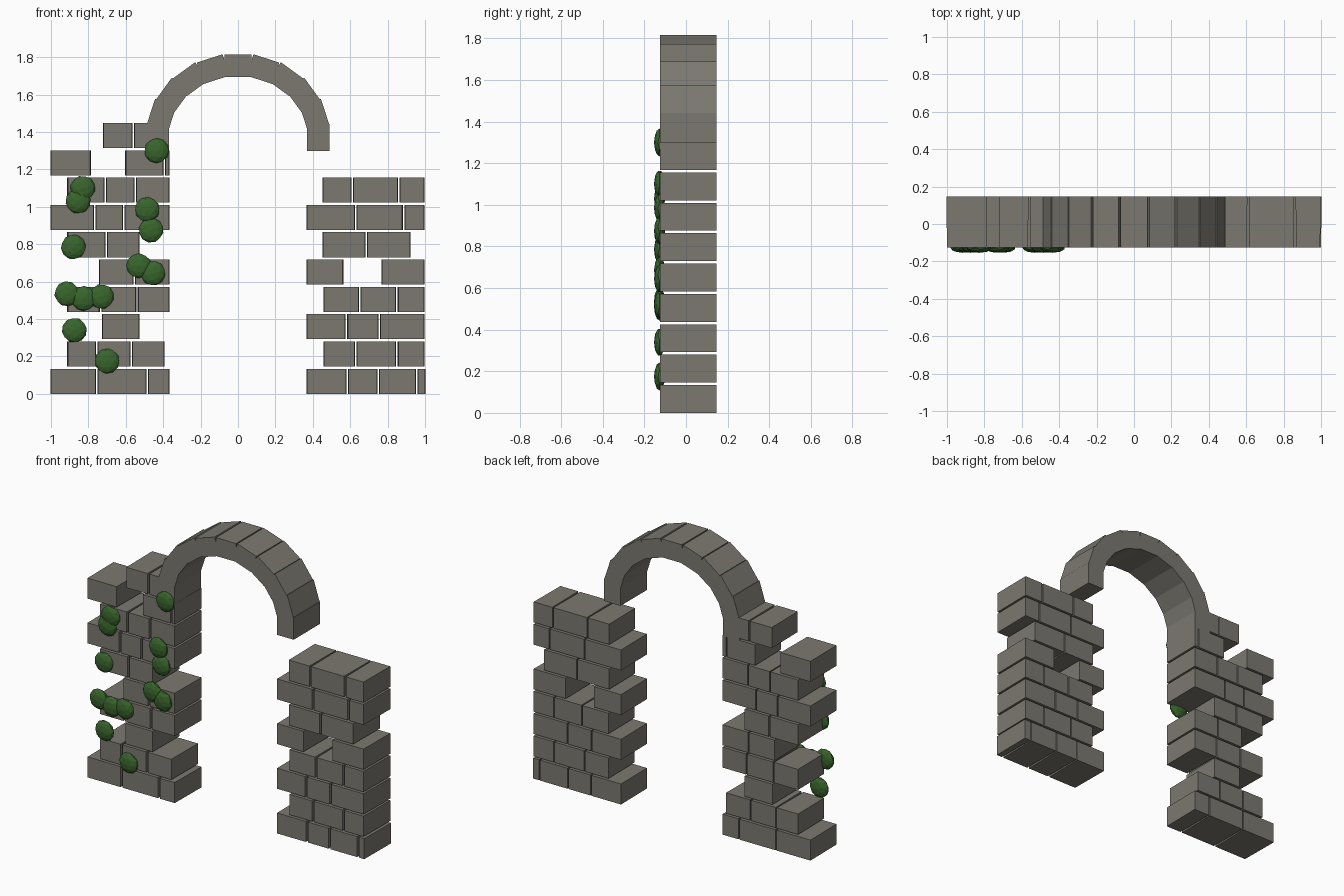
import bpy
import bmesh
from math import sin, cos, pi
from mathutils import Matrix, Vector

old_cube = bpy.data.objects.get("Cube")
if old_cube:
    bpy.data.objects.remove(old_cube, do_unlink=True)

FRONT, BACK = -0.125, 0.147
COURSE_PITCH, COURSE_HEIGHT = 0.146, 0.134
JOINT = 0.007


def make_material(name, colour):
    mat = bpy.data.materials.new(name)
    mat.use_nodes = True
    mat.diffuse_color = colour
    shader = next(n for n in mat.node_tree.nodes if n.type == 'BSDF_PRINCIPLED')
    shader.inputs["Base Color"].default_value = colour
    shader.inputs["Roughness"].default_value = 0.9
    return mat


stone = make_material("grey stone", (0.2, 0.19, 0.163, 1))
leaf = make_material("ivy green", (0.04, 0.13, 0.025, 1))


def finish(bm, name, mat):
    mesh = bpy.data.meshes.new(name)
    bm.to_mesh(mesh)
    bm.free()
    mesh.materials.append(mat)
    obj = bpy.data.objects.new(name, mesh)
    bpy.context.scene.collection.objects.link(obj)
    return obj


def add_block(name, centre, size, angle=0, flare=0):
    """A box turned about the y axis; its back may be slightly wider."""
    bm = bmesh.new()
    bmesh.ops.create_cube(bm, size=1)
    for v in bm.verts:
        widen = flare if v.co.y > 0 else 0
        v.co = Vector((v.co.x * (size[0] + 2 * widen), v.co.y * size[1], v.co.z * size[2]))
    bm.transform(Matrix.Translation(centre) @ Matrix.Rotation(angle, 4, 'Y'))
    return finish(bm, name, stone)


def add_course(name, level, run):
    """Lay one run of bricks; the run lists its ends and the joints between."""
    for i, (start, end) in enumerate(zip(run, run[1:])):
        if i > 0:
            start += JOINT
        if i < len(run) - 2:
            end -= JOINT
        centre = ((start + end) / 2, (FRONT + BACK) / 2,
                  level * COURSE_PITCH + COURSE_HEIGHT / 2)
        size = (end - start, BACK - FRONT, COURSE_HEIGHT)
        add_block(f"{name}_brick_{level + 1}", centre, size, flare=0.003)


# Broken brick pillars, listed course by course from the ground up
right_pillar = [
    [[-1, -.755, -.485, -.37]],
    [[-.91, -.755, -.57, -.395]],
    [[-.725, -.53]],
    [[-.91, -.735, -.54, -.37]],
    [[-.74, -.555, -.37]],
    [[-.91, -.705, -.53]],
    [[-1, -.765, -.61, -.37]],
    [[-.91, -.71, -.55, -.37]],
    [[-1, -.79], [-.6, -.395, -.37]],
    [[-.72, -.56, -.38]],
]
left_pillar = [
    [[.37, .585, .75, .955, 1]],
    [[.46, .63, .85, .995]],
    [[.37, .58, .755, .995]],
    [[.46, .65, .85, .995]],
    [[.37, .56], [.77, .995]],
    [[.455, .685, .92]],
    [[.37, .63, .885, .995]],
    [[.455, .61, .86, .995]],
]
for pillar_name, pillar in (("right_pillar", right_pillar), ("left_pillar", left_pillar)):
    for level, runs in enumerate(pillar):
        for run in runs:
            add_course(pillar_name, level, run)

# Arch stones spaced around a half ellipse, each turned to face outward
STONES = 11
for i in range(STONES):
    turn = -pi / 2 + pi * i / (STONES - 1)
    centre = (0.43 * sin(turn), (FRONT + BACK) / 2, 1.37 + 0.385 * cos(turn))
    add_block(f"arch_stone_{i + 1}", centre, (0.145, BACK - FRONT, 0.12), turn)

# Flattened ivy clumps on the front of the right pillar
ivy_spots = [
    (-.435, 1.3), (-.83, 1.1), (-.855, 1.03), (-.485, .985), (-.465, .875),
    (-.88, .785), (-.53, .685), (-.455, .645), (-.915, .535), (-.825, .51),
    (-.73, .52), (-.875, .34), (-.7, .175),
]
for i, (x, z) in enumerate(ivy_spots):
    bm = bmesh.new()
    bmesh.ops.create_icosphere(bm, subdivisions=2, radius=0.067)
    bm.transform(Matrix.Translation((x, -0.127, z))
                 @ Matrix.Diagonal((1, 0.4, 1, 1))
                 @ Matrix.Rotation(i * 0.7, 4, 'Y'))
    finish(bm, f"ivy_clump_{i + 1}", leaf)
